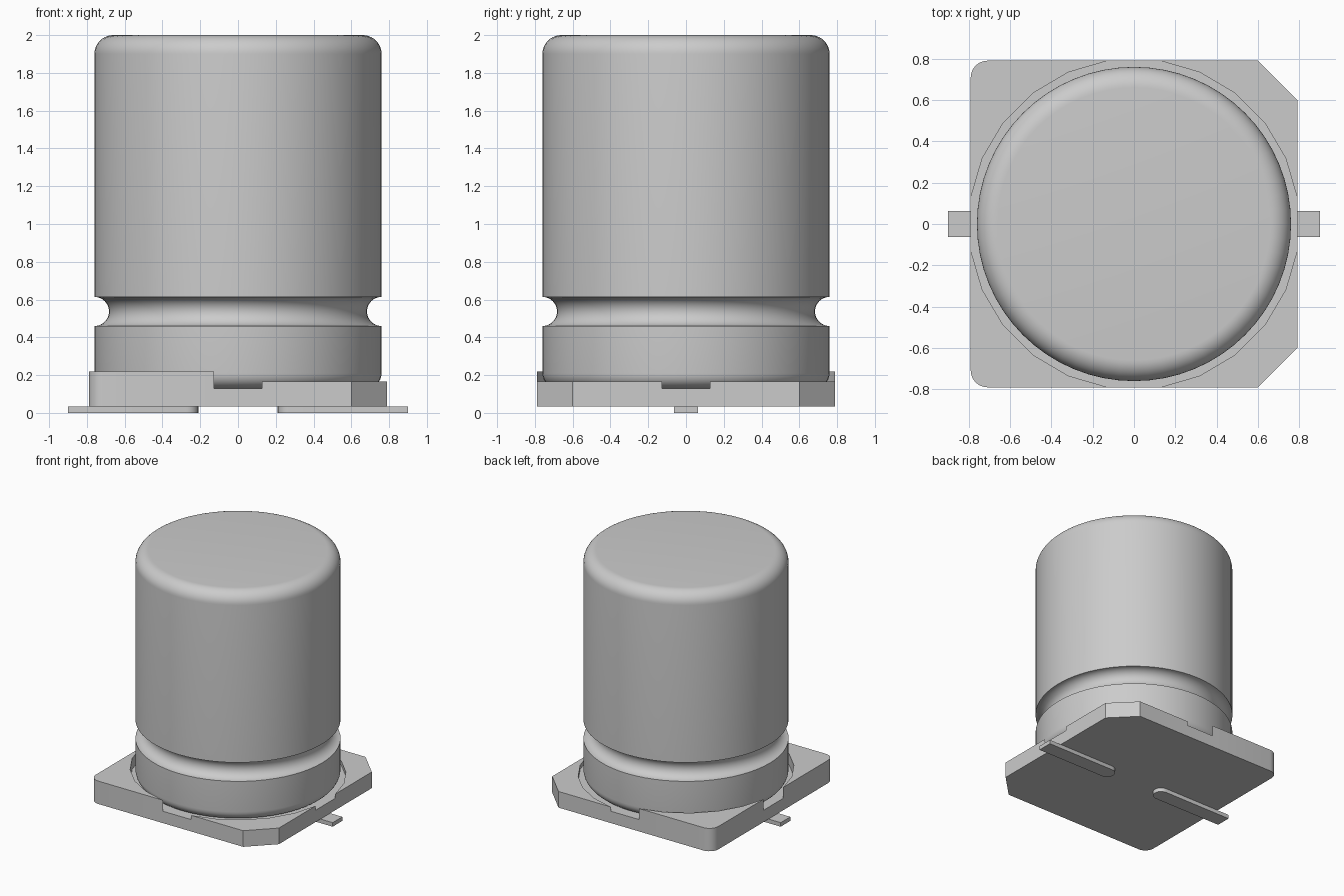
import bpy, bmesh, math
from math import cos, sin, radians, pi

if "Cube" in bpy.data.objects:
    bpy.data.objects.remove(bpy.data.objects["Cube"], do_unlink=True)

grey = bpy.data.materials.new("plain_grey")
grey.use_nodes = True
tone = (0.6, 0.6, 0.6, 1)
grey.diffuse_color = tone
grey.node_tree.nodes["Principled BSDF"].inputs["Base Color"].default_value = tone


def finish(name, bm, smooth=None):
    """Turn a bmesh into a named object with the shared material."""
    bmesh.ops.remove_doubles(bm, verts=bm.verts, dist=0.0001)
    bmesh.ops.recalc_face_normals(bm, faces=bm.faces)
    mesh = bpy.data.meshes.new(name)
    bm.to_mesh(mesh)
    bm.free()
    mesh.materials.append(grey)
    obj = bpy.data.objects.new(name, mesh)
    bpy.context.collection.objects.link(obj)
    if smooth:
        bpy.ops.object.select_all(action='DESELECT')
        obj.select_set(True)
        bpy.context.view_layer.objects.active = obj
        bpy.ops.object.shade_smooth_by_angle(angle=radians(smooth))
    return obj


def arc(cx, cy, r, start, end, steps):
    angles = [radians(start + (end - start) * i / steps) for i in range(steps + 1)]
    return [(cx + r * cos(a), cy + r * sin(a)) for a in angles]


def cap(bm, pts, z):
    bm.faces.new([bm.verts.new((x, y, z)) for x, y in pts])


def walls(bm, pts, low, high):
    for (ax, ay), (bx, by) in zip(pts, pts[1:] + pts[:1]):
        bm.faces.new([bm.verts.new(p) for p in
                      ((ax, ay, low), (bx, by, low), (bx, by, high), (ax, ay, high))])


# Can: lathed profile with rounded rims and a crimped groove
R = 0.76
profile = [(0, 0.13)]
profile += arc(R - 0.08, 0.21, 0.08, -90, 0, 8)
profile += arc(R, 0.537, 0.077, 270, 90, 16)
profile += arc(R - 0.1, 1.9, 0.1, 0, 90, 10)
profile.append((0, 2.0))
bm = bmesh.new()
verts = [bm.verts.new((x, 0, z)) for x, z in profile]
edges = [bm.edges.new(pair) for pair in zip(verts, verts[1:])]
bmesh.ops.spin(bm, geom=verts + edges, cent=(0, 0, 0), axis=(0, 0, 1),
               angle=2 * pi, steps=64, use_merge=True)
finish("can", bm, 40)

# Base: square plate with a round recess, leaving four raised corners
HALF, RECESS, BOTTOM, FLOOR = 0.79, 0.8, 0.033, 0.13
edge_angle = math.degrees(math.acos(HALF / RECESS))
outline, floor, corners = [], [], []
for k in range(4):
    inner = arc(0, 0, RECESS, edge_angle + 90 * k, 90 - edge_angle + 90 * k, 5)
    if k in (0, 3):      # chamfered, lower corners
        local, top = [(HALF, 0.6), (0.6, HALF)], 0.165
    else:                # rounded, taller corners
        local, top = arc(HALF - 0.08, HALF - 0.08, 0.08, 0, 90, 6), 0.22
    c, s = round(cos(k * pi / 2)), round(sin(k * pi / 2))
    outer = [(x * c - y * s, x * s + y * c) for x, y in local]
    outline += [inner[0]] + outer + [inner[-1]]
    floor += inner
    corners.append(([inner[0]] + outer + inner[:0:-1], top))
bm = bmesh.new()
cap(bm, outline, BOTTOM)
walls(bm, outline, BOTTOM, FLOOR)
cap(bm, floor, FLOOR)
for pts, top in corners:
    walls(bm, pts, FLOOR, top)
    cap(bm, pts, top)
finish("base", bm, 25)

# Leads: flat strips with rounded inner ends
for name, side in (("left_lead", 1), ("right_lead", -1)):
    W = 0.0625
    strip = [(0.9, -W), (0.9, W)] + arc(0.21 + W, 0, W, 90, 270, 12)
    strip = [(side * x, y) for x, y in strip]
    bm = bmesh.new()
    cap(bm, strip, 0)
    walls(bm, strip, 0, 0.033)
    cap(bm, strip, 0.033)
    finish(name, bm, 30)
